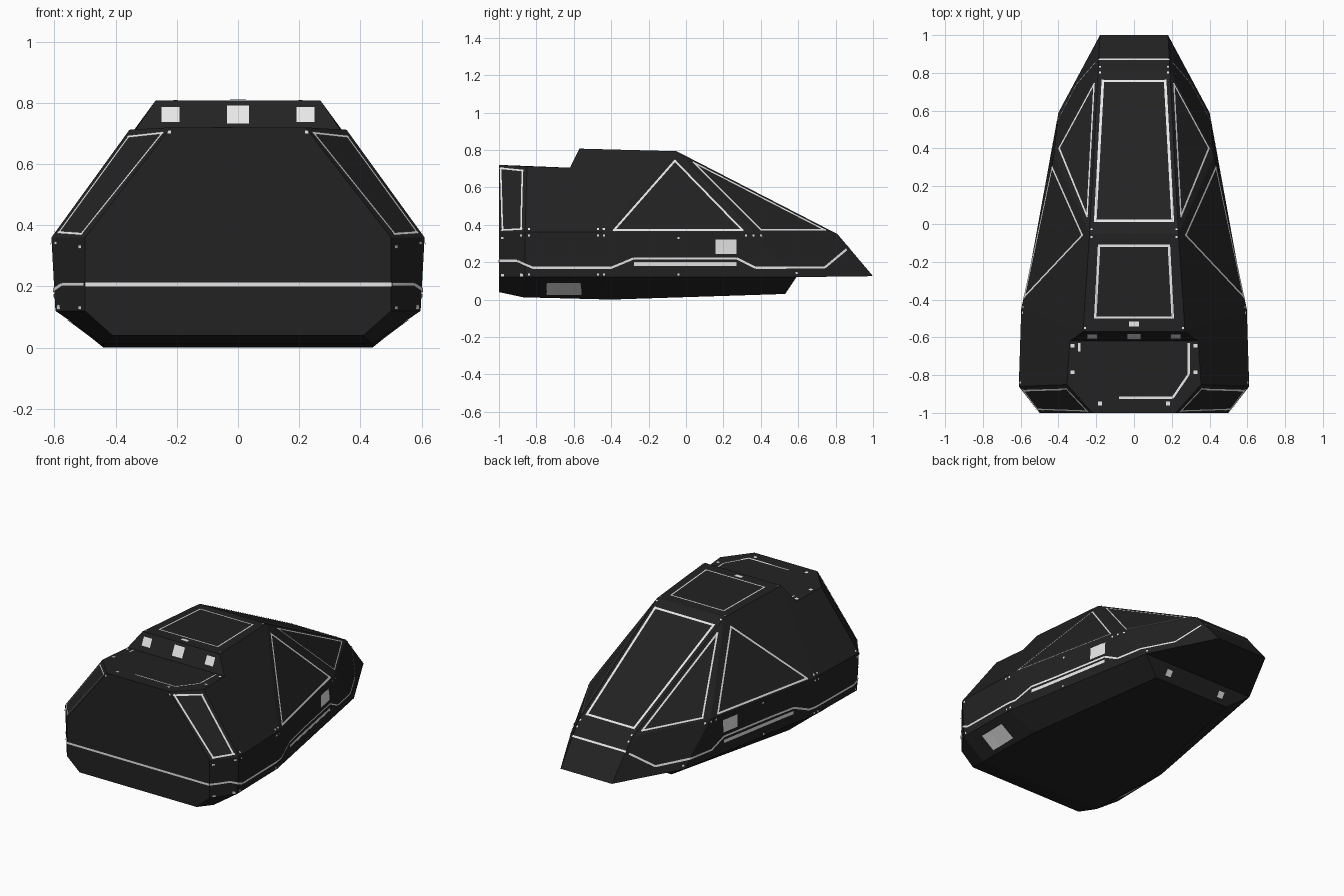
import bpy
import bmesh
from mathutils import Vector
from mathutils.bvhtree import BVHTree

cube = bpy.data.objects.get("Cube")
if cube:
    bpy.data.objects.remove(cube, do_unlink=True)


def material(name, value, rough):
    m = bpy.data.materials.new(name)
    m.use_nodes = True
    color = (value, value, value, 1)
    m.diffuse_color = color
    node = m.node_tree.nodes["Principled BSDF"]
    node.inputs["Base Color"].default_value = color
    node.inputs["Roughness"].default_value = rough
    return m


black = material("matte black", 0.016, 0.8)
white = material("white", 0.8, 0.6)


def make_object(name, bm, mat):
    mesh = bpy.data.meshes.new(name)
    bm.to_mesh(mesh)
    mesh.materials.append(mat)
    ob = bpy.data.objects.new(name, mesh)
    bpy.context.collection.objects.link(ob)
    return ob


# Hull corners of one half: R rear deck, W/S/T cabin roof, P upper belt, L lower belt, B belly
corners = {
    "R0": (.22, -1, .72), "R1": (.355, -.85, .712),
    "W": (.34, -.62, .705), "S": (.27, -.57, .807), "T": (.235, -.05, .793),
    "P0": (.5, -1, .36), "P1": (.61, -.86, .36), "P2": (.597, -.45, .36),
    "P3": (.425, .36, .36), "P4": (.19, .81, .35),
    "L0": (.5, -1, .12), "L1": (.597, -.86, .12), "L2": (.59, -.45, .12),
    "L3": (.4, .59, .12), "L4": (.18, 1, .125),
    "B0": (.41, -1, .04), "B1": (.44, -.87, .012), "B2": (.44, -.4, 0), "B3": (.27, .53, .03),
}
side_faces = ["P0 P1 R1 R0", "P1 P2 S W R1", "P2 T S", "P2 P3 T", "P3 P4 T",
              "L0 L1 P1 P0", "L1 L2 P2 P1", "L2 L3 P3 P2", "L3 L4 P4 P3",
              "B0 B1 L1 L0", "B1 B2 L2 L1", "B2 B3 L3 L2"]
# Each chain is closed across the middle with its mirror image
middle_faces = ["B0 L0 P0 R0", "R0 R1 W", "W S", "S T", "T P4", "P4 L4", "L4 L3",
                "L3 B3", "B3 B2", "B2 B1", "B1 B0"]

hull_bm = bmesh.new()
half = {k: hull_bm.verts.new(c) for k, c in corners.items()}
other = {k: hull_bm.verts.new((-x, y, z)) for k, (x, y, z) in corners.items()}
for face in side_faces:
    for verts in (half, other):
        hull_bm.faces.new([verts[k] for k in face.split()])
for face in middle_faces:
    keys = face.split()
    hull_bm.faces.new([half[k] for k in keys] + [other[k] for k in reversed(keys)])
bmesh.ops.recalc_face_normals(hull_bm, faces=hull_bm.faces)
make_object("hull", hull_bm, black)
tree = BVHTree.FromBMesh(hull_bm)

# Directions from which flat markings are laid on the hull
PROJECT = {
    "side": (lambda a, b: (3, a, b), Vector((-1, 0, 0))),
    "front": (lambda a, b: (a, -3, b), Vector((0, 1, 0))),
    "back": (lambda a, b: (a, 3, b), Vector((0, -1, 0))),
    "top": (lambda a, b: (a, b, 3), Vector((0, 0, -1))),
}


def ribbon(bm, view, start, end, width, mirror=True, extend=0.0):
    """Lay a thin strip between two points on the hull surface."""
    place, ray = PROJECT[view]
    a, b = Vector(start), Vector(end)
    step = (b - a).normalized() * extend
    a, b = a - step, b + step
    count = max(1, round((b - a).length / .02))
    hits = []
    for i in range(count + 1):
        loc, normal, _, _ = tree.ray_cast(Vector(place(*a.lerp(b, i / count))), ray)
        if loc:
            hits.append((loc, normal))
    if len(hits) < 2:
        return
    for sign in ((1, -1) if mirror else (1,)):
        rows = []
        for i, (loc, normal) in enumerate(hits):
            along = hits[min(i + 1, len(hits) - 1)][0] - hits[max(i - 1, 0)][0]
            across = along.cross(normal).normalized() * width / 2
            row = []
            for p in (loc - across, loc + across):
                p = p + normal * .004
                row.append(bm.verts.new((p.x * sign, p.y, p.z)))
            rows.append(row)
        for (p, q), (r, s) in zip(rows, rows[1:]):
            bm.faces.new((p, q, s, r) if sign > 0 else (p, r, s, q))


def lines(name, view, points, width, closed=False, mirror=True):
    bm = bmesh.new()
    ends = points[1:] + points[:1] if closed else points[1:]
    for a, b in zip(points, ends):
        ribbon(bm, view, a, b, width, mirror, width / 2 if closed else 0)
    make_object(name, bm, white)


def spots(name, view, points, size):
    bm = bmesh.new()
    for a, b in points:
        ribbon(bm, view, (a - size / 2, b), (a + size / 2, b), size)
    make_object(name, bm, white)


# Window and hatch outlines
lines("windshield_frame", "top", [(.165, .755), (.205, .015), (-.205, .015), (-.165, .755)],
      .014, closed=True, mirror=False)
lines("roof_hatch_frame", "top", [(.185, -.115), (.205, -.495), (-.205, -.495), (-.185, -.115)],
      .013, closed=True, mirror=False)
lines("forward_side_window_frame", "side", [(.04, .73), (.4, .37), (.74, .37)], .01, closed=True)
lines("middle_side_window_frame", "side", [(-.06, .74), (-.385, .37), (.3, .37)], .011, closed=True)
lines("corner_window_frame", "front", [(.245, .7), (.355, .688), (.583, .375), (.51, .37)],
      .01, closed=True)

# Stripe running around the belt
lines("belt_stripe", "side", [(-.998, .207), (-.9, .207), (-.82, .17), (-.4, .17), (-.28, .22),
                              (.27, .22), (.37, .17), (.74, .17), (.872, .28)], .012)
lines("front_stripe", "front", [(-.5, .206), (.5, .206)], .013, mirror=False)
lines("nose_stripe", "back", [(-.187, .28), (.187, .28)], .012, mirror=False)
lines("side_light_bar", "side", [(-.28, .19), (.27, .19)], .02)

# Deck outline, open on one side
lines("deck_line", "top", [(.29, -.63), (.29, -.795), (.205, -.92), (-.08, -.92)],
      .012, mirror=False)
lines("deck_short_line", "top", [(-.29, -.63), (-.29, -.675)], .012, mirror=False)

# Lamps
lines("cabin_center_lamp", "front", [(-.036, .76), (.036, .76)], .066, mirror=False)
lines("cabin_outer_lamp", "front", [(.192, .76), (.25, .76)], .054)
lines("roof_lamp", "top", [(-.026, -.53), (.026, -.53)], .028, mirror=False)
lines("side_lamp", "side", [(.157, .283), (.27, .283)], .078)
lines("lower_side_lamp", "side", [(-.745, .06), (-.56, .06)], .11)
lines("belly_step_lamp", "back", [(.18, .075), (.22, .075)], .04)

# Small rivets near the hull corners
spots("deck_rivets", "top", [(.325, -.645), (.325, -.785), (.18, -.95)], .02)
spots("roof_rivets", "top", [(.225, -.03), (.225, -.07), (.18, .83), (.18, .8),
                             (.26, -.55), (.18, .99)], .011)
spots("side_rivets", "side",
      [(y, z) for y in (-.88, -.84, -.47, -.44) for z in (.135, .342, .375)]
      + [(.32, .342), (.36, .342), (.4, .342), (-.04, .33), (-.04, .135), (.59, .14)], .011)
spots("front_rivets", "front", [(.515, .33), (.515, .13), (.585, .13), (.225, .705)], .011)
hull_bm.free()
